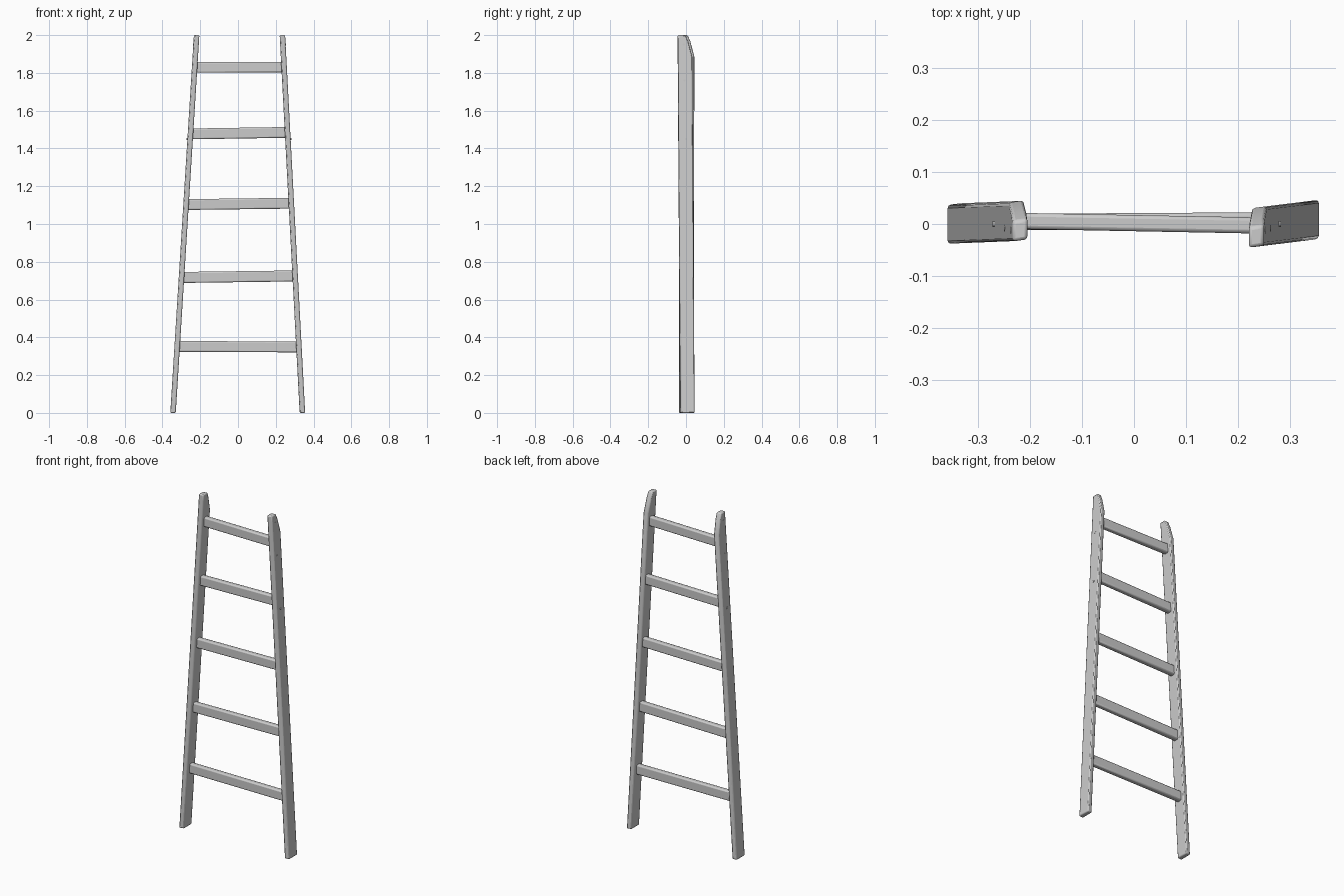
import bpy, bmesh, math
from mathutils import Vector

if "Cube" in bpy.data.objects:
    bpy.data.objects.remove(bpy.data.objects["Cube"])


def loft(name, rings, bevel):
    """Skin a stack of four-point rings into a closed bar with softened edges."""
    bm = bmesh.new()
    loops = [[bm.verts.new(p) for p in ring] for ring in rings]
    for a, b in zip(loops, loops[1:]):
        for i in range(4):
            j = (i + 1) % 4
            bm.faces.new((a[i], a[j], b[j], b[i]))
    bm.faces.new(loops[0][::-1])
    bm.faces.new(loops[-1])
    bmesh.ops.recalc_face_normals(bm, faces=bm.faces)
    mesh = bpy.data.meshes.new(name)
    bm.to_mesh(mesh)
    bm.free()
    obj = bpy.data.objects.new(name, mesh)
    bpy.context.collection.objects.link(obj)
    mod = obj.modifiers.new("worn_edges", 'BEVEL')
    mod.width = bevel
    mod.segments = 2
    mod.limit_method = 'ANGLE'
    mod.angle_limit = math.radians(40)
    bpy.context.view_layer.objects.active = obj
    obj.select_set(True)
    bpy.ops.object.shade_smooth_by_angle(angle=math.radians(35))
    obj.select_set(False)
    return obj


def lerp(a, b, z):
    return a + (b - a) * z / 2


# Side rails: lean inward, slight drift in y, back of the tip cut away
RAIL_W, RAIL_D = 0.029, 0.075
RAILS = {
    "left_rail": dict(x=(-0.344, -0.219), y=(0.001, 0.006), skew=0.004),
    "right_rail": dict(x=(0.341, 0.235), y=(0.007, -0.006), skew=0.004),
}
TIP = [(0, 0), (0.7, 0), (1.4, 0), (1.885, 0), (1.965, 0.021), (2.0, 0.036)]


def rail_centre(rail, z):
    return Vector((lerp(*rail["x"], z), lerp(*rail["y"], z), z))


for name, rail in RAILS.items():
    rings = []
    for z, cut in TIP:
        c = rail_centre(rail, z)
        w, d, s = RAIL_W / 2, RAIL_D / 2, rail["skew"] / 2
        rings.append([c + Vector((-w, -d - s, 0)), c + Vector((w, -d + s, 0)),
                      c + Vector((w, d + s - cut, 0)), c + Vector((-w, d - s - cut, 0))])
    loft(name, rings, 0.006)

# Rungs: left z, right z, left y, right y, height
RUNGS = [
    (0.352, 0.349, 0.004, 0.006, 0.057),
    (0.717, 0.725, 0.004, 0.005, 0.058),
    (1.103, 1.110, 0.004, 0.006, 0.057),
    (1.477, 1.485, 0.004, 0.007, 0.057),
    (1.829, 1.831, 0.006, -0.003, 0.056),
]
RUNG_D = 0.031
for n, (zl, zr, yl, yr, h) in enumerate(RUNGS, 1):
    rings = []
    for rail, z, y in (("left_rail", zl, yl), ("right_rail", zr, yr)):
        x = rail_centre(RAILS[rail], z).x
        rings.append([Vector((x, y + sy * RUNG_D / 2, z + sz * h / 2))
                      for sy, sz in ((-1, -1), (1, -1), (1, 1), (-1, 1))])
    loft(f"rung_{n}", rings, 0.007)


# Small nail heads on the outer faces of the rails
def nail(rail_name, z, y, proud):
    rail = RAILS[rail_name]
    side = -1 if rail_name == "left_rail" else 1
    x = rail_centre(rail, z).x + side * (RAIL_W / 2 + proud - 0.004)
    bpy.ops.mesh.primitive_cylinder_add(vertices=10, radius=0.006, depth=0.008,
                                        location=(x, y, z),
                                        rotation=(0, math.pi / 2, 0))
    bpy.context.object.name = f"{rail_name}_nail"


for rail_name in RAILS:
    nail(rail_name, 1.45, 0.0, 0.004)
    nail(rail_name, 1.76, -0.008, 0.001)
    nail(rail_name, 1.95, -0.012, 0.001)
